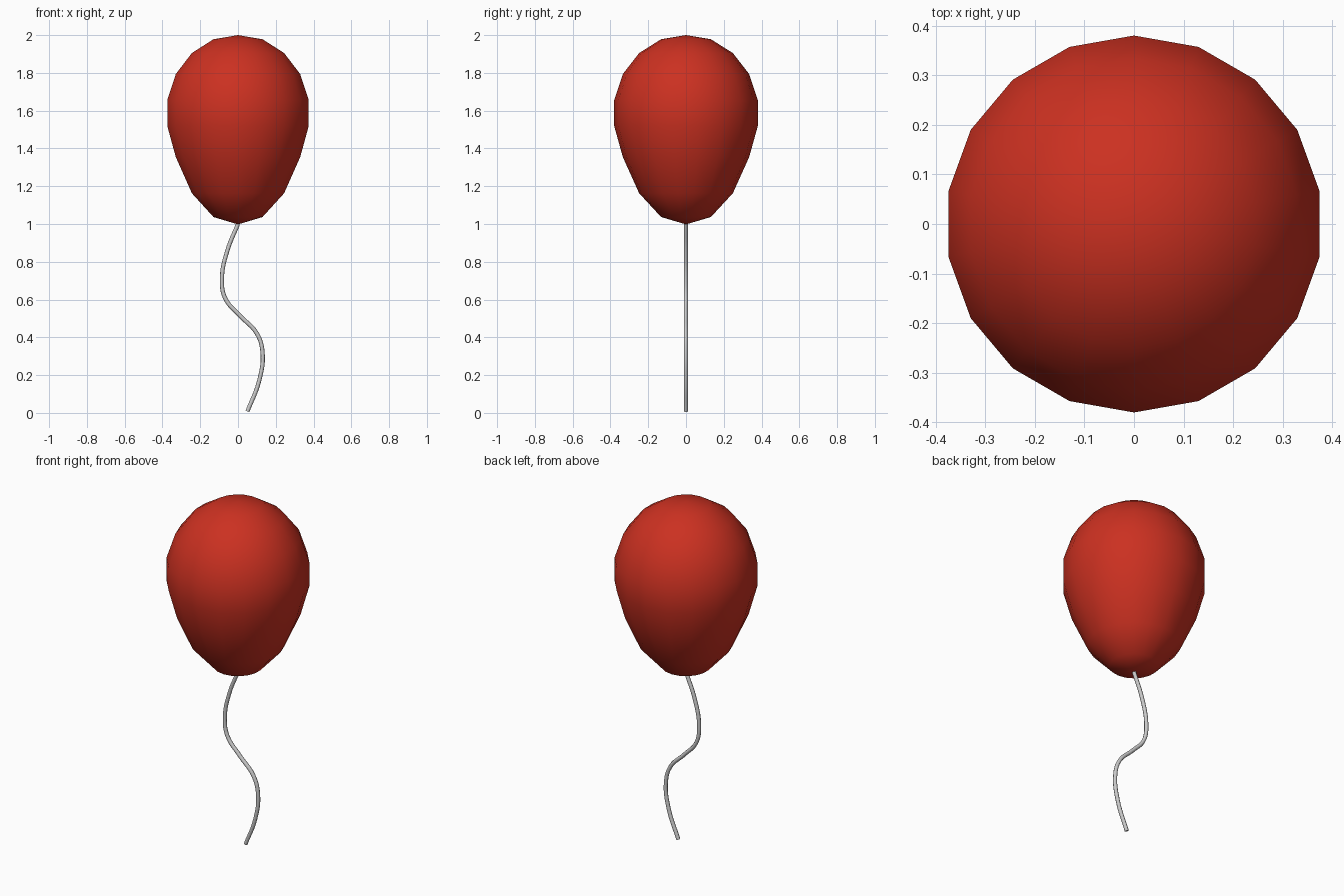
import bpy, bmesh, math

if "Cube" in bpy.data.objects:
    bpy.data.objects.remove(bpy.data.objects["Cube"])

# Balloon: 18-sided lathe, ring radii follow a circle, heights stretched to a teardrop
SIDES, R = 18, 0.386
heights = [1.978, 1.905, 1.794, 1.656, 1.519, 1.354, 1.163, 1.037]
bm = bmesh.new()
rings = []
for i, z in enumerate(heights):
    r = R * math.sin(math.radians(20 * (i + 1)))
    angles = [math.pi / 2 + 2 * math.pi * k / SIDES for k in range(SIDES)]
    rings.append([bm.verts.new((r * math.cos(a), r * math.sin(a), z)) for a in angles])
top = bm.verts.new((0, 0, 2.0))
bottom = bm.verts.new((0, 0, 0.998))
for k in range(SIDES):
    n = (k + 1) % SIDES
    bm.faces.new((top, rings[0][k], rings[0][n]))
    bm.faces.new((bottom, rings[-1][n], rings[-1][k]))
    for a, b in zip(rings, rings[1:]):
        bm.faces.new((a[k], b[k], b[n], a[n]))
bmesh.ops.recalc_face_normals(bm, faces=bm.faces)
for f in bm.faces:
    f.smooth = True
mesh = bpy.data.meshes.new("balloon")
bm.to_mesh(mesh)
bm.free()
balloon = bpy.data.objects.new("balloon", mesh)
bpy.context.collection.objects.link(balloon)
red = bpy.data.materials.new("red")
red.diffuse_color = (0.6, 0.03, 0.015, 1)
red.use_nodes = True
red.node_tree.nodes["Principled BSDF"].inputs["Base Color"].default_value = red.diffuse_color
mesh.materials.append(red)

# String: S-shaped tube hanging from the balloon
path = [(0, 1.0), (-0.056, 0.86), (-0.085, 0.71), (-0.068, 0.607), (0.01, 0.515),
        (0.1, 0.42), (0.13, 0.32), (0.112, 0.17), (0.05, 0.008)]
curve = bpy.data.curves.new("string", 'CURVE')
curve.dimensions = '3D'
curve.bevel_depth = 0.011
curve.bevel_resolution = 2
curve.resolution_u = 6
curve.use_fill_caps = True
spline = curve.splines.new('BEZIER')
spline.bezier_points.add(len(path) - 1)
for p, (x, z) in zip(spline.bezier_points, path):
    p.co = (x, 0, z)
    p.handle_left_type = p.handle_right_type = 'AUTO'
string = bpy.data.objects.new("string", curve)
bpy.context.collection.objects.link(string)
